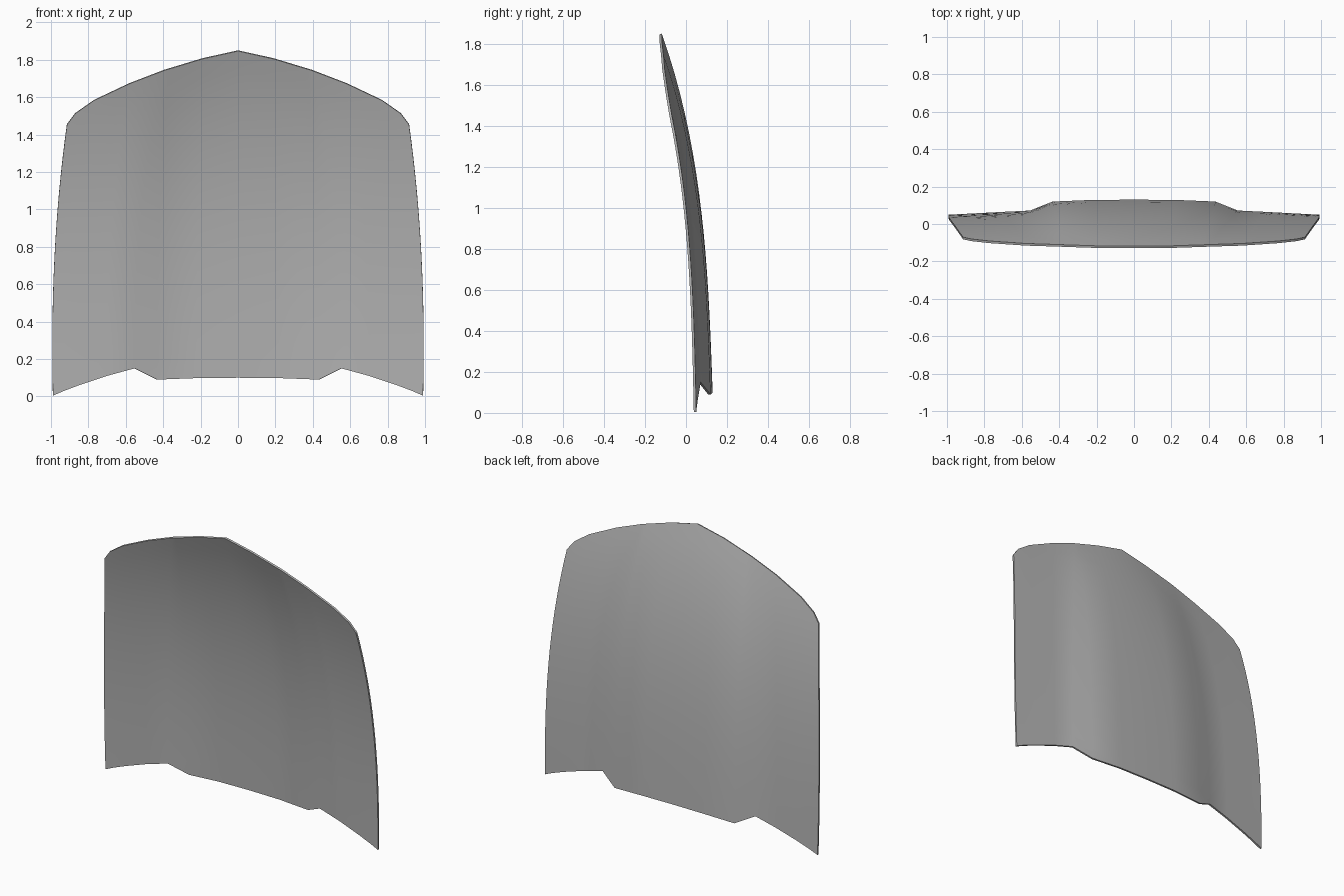
import bpy
import bmesh
import math
from mathutils import Vector

default_cube = bpy.data.objects.get("Cube")
if default_cube:
    bpy.data.objects.remove(default_cube, do_unlink=True)

ROWS = 18
THICKNESS = 0.012


def make_material(name, colour):
    material = bpy.data.materials.new(name)
    material.use_nodes = True
    material.diffuse_color = colour
    material.node_tree.nodes["Principled BSDF"].inputs["Base Color"].default_value = colour
    return material


# Lengthwise lines of one half, centre to side: (bottom point, top point)
half_lines = [
    ((0, .13, .10), (0, -.118, 1.85)),
    ((.22, .129, .098), (.19, -.117, 1.808)),
    ((.435, .12, .09), (.372, -.111, 1.753)),
    ((.555, .072, .15), (.395, -.11, 1.746)),
    ((.70, .065, .11), (.58, -.104, 1.675)),
    ((.85, .057, .06), (.77, -.091, 1.585)),
    ((.93, .053, .03), (.87, -.08, 1.515)),
    ((.99, .05, .004), (.915, -.07, 1.455)),
]


def line_point(line, side, t):
    """Point on a bowed lengthwise line, t running from bottom to top."""
    bottom, top = map(Vector, line)
    point = bottom.lerp(top, t)
    point.x = bottom.x + (top.x - bottom.x) * t ** 2.3
    point.x += 0.03 * bottom.x ** 4 * t * (1 - t)
    point.y = bottom.y + (top.y - bottom.y) * (0.25 * t + 0.75 * t ** 3)
    point.x *= side
    return point


# Curved panel with the raised centre, both halves sharing the middle line
lines = [(line, -1) for line in reversed(half_lines[1:])]
lines += [(line, 1) for line in half_lines]

bm = bmesh.new()
columns = [[bm.verts.new(line_point(line, side, row / ROWS)) for row in range(ROWS + 1)]
           for line, side in lines]
for left, right in zip(columns, columns[1:]):
    for row in range(ROWS):
        bm.faces.new((left[row], left[row + 1], right[row + 1], right[row]))

mesh = bpy.data.meshes.new("hood_panel")
bm.to_mesh(mesh)
bm.free()
panel = bpy.data.objects.new("hood_panel", mesh)
bpy.context.collection.objects.link(panel)
mesh.materials.append(make_material("plain grey", (.45, .45, .45, 1)))

# Sheet thickness, added on the inner side
bpy.ops.object.select_all(action="DESELECT")
panel.select_set(True)
bpy.context.view_layer.objects.active = panel
sheet = panel.modifiers.new("sheet thickness", "SOLIDIFY")
sheet.thickness = THICKNESS
sheet.offset = -1
bpy.ops.object.modifier_apply(modifier=sheet.name)
bpy.ops.object.shade_smooth_by_angle(angle=math.radians(25))
